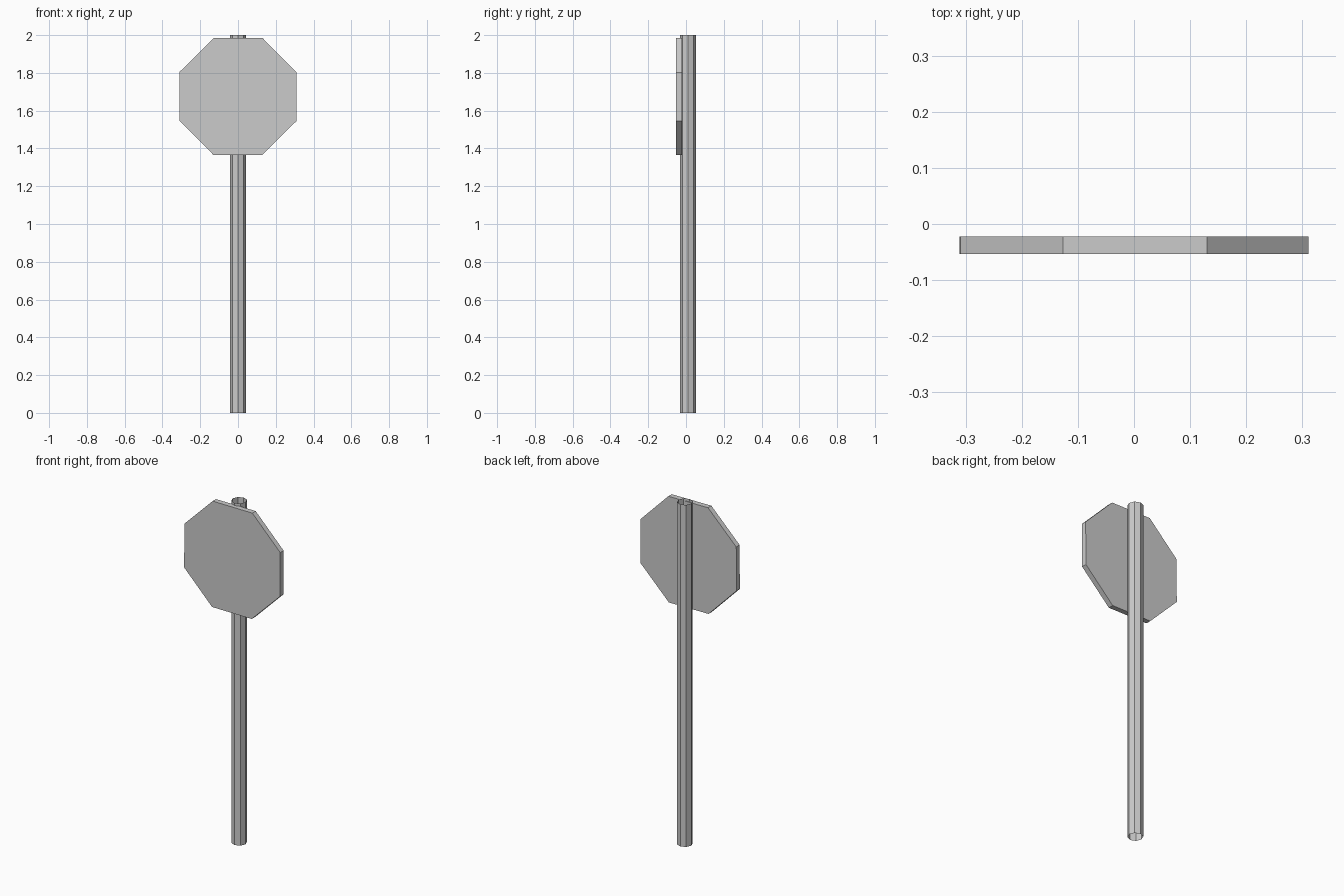
import bpy
import math

if "Cube" in bpy.data.objects:
    bpy.data.objects.remove(bpy.data.objects["Cube"])


def prism(name, radius, depth, location, rotation, fill):
    bpy.ops.mesh.primitive_cylinder_add(
        vertices=8, radius=radius, depth=depth, end_fill_type=fill,
        location=location, rotation=rotation)
    obj = bpy.context.object
    obj.name = name
    return obj


# Open octagonal tube, with corners on the axes
prism("post", 0.042, 2.0, (0, 0.0105, 1.0), (0, 0, 0), 'NOTHING')

# Octagonal sign plate standing upright, flat edge on top
apothem = 0.31
plate = prism("sign_plate", apothem / math.cos(math.pi / 8), 0.031,
              (0, -0.038, 1.675),
              (math.pi / 2, math.pi / 8 + 0.006, 0), 'NGON')
